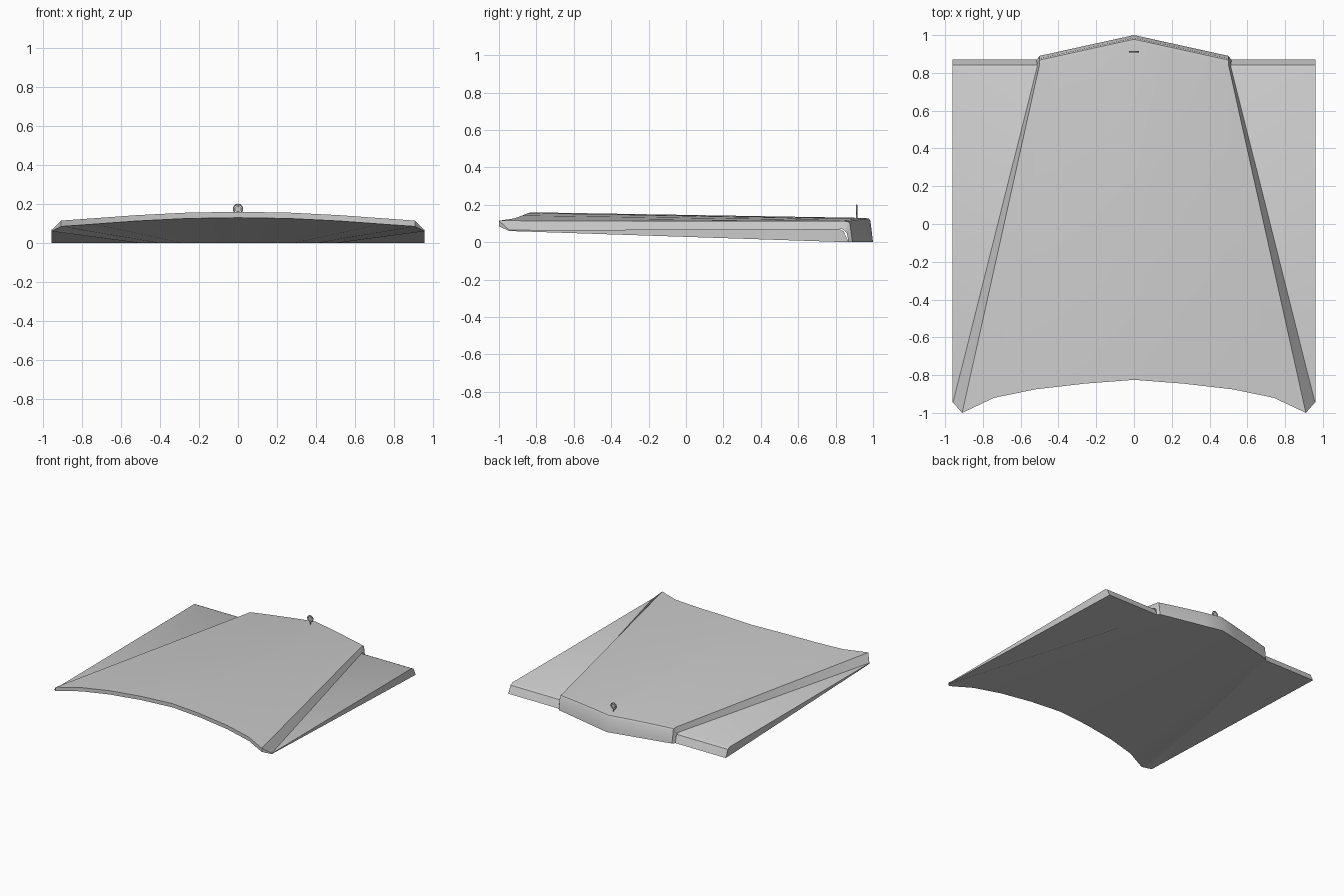
import bpy, bmesh, math

cube = bpy.data.objects.get("Cube")
if cube:
    bpy.data.objects.remove(cube)

grey = bpy.data.materials.new("light_grey")
grey.use_nodes = True
COLOUR = (0.6, 0.6, 0.6, 1)
grey.diffuse_color = COLOUR
grey.node_tree.nodes["Principled BSDF"].inputs["Base Color"].default_value = COLOUR


def loft(name, sections, cap_last=False):
    """Join closed sections side by side, then mirror the half across x."""
    bm = bmesh.new()
    rings = [[bm.verts.new(p) for p in s] for s in sections]
    n = len(rings[0])
    for a, b in zip(rings, rings[1:]):
        for i in range(n):
            j = (i + 1) % n
            bm.faces.new((a[i], b[i], b[j], a[j]))
    if cap_last:
        bm.faces.new(rings[-1])
    bmesh.ops.recalc_face_normals(bm, faces=bm.faces)
    # The top must look up whatever the open side suggests
    top = max(bm.faces, key=lambda f: f.calc_area() * (f.calc_center_median().z > 0.05))
    if top.normal.z < 0 and top.calc_center_median().z > 0.06:
        bmesh.ops.reverse_faces(bm, faces=bm.faces)
    mesh = bpy.data.meshes.new(name)
    bm.to_mesh(mesh)
    bm.free()
    obj = bpy.data.objects.new(name, mesh)
    bpy.context.collection.objects.link(obj)
    mesh.materials.append(grey)
    mod = obj.modifiers.new("mirror", 'MIRROR')
    mod.use_clip = True
    smooth(obj)
    return obj


def smooth(obj):
    bpy.ops.object.select_all(action='DESELECT')
    obj.select_set(True)
    bpy.context.view_layer.objects.active = obj
    bpy.ops.object.shade_smooth_by_angle(angle=math.radians(30))


# Centre panel: rear edge point (x, y, z) and nose top height per column
columns = [
    (0.00, -0.825, 0.160, 0.130),
    (0.26, -0.845, 0.156, 0.128),
    (0.52, -0.875, 0.143, 0.123),
    (0.74, -0.920, 0.127, 0.118),
    (0.91, -1.000, 0.115, 0.113),
]
# Nose rounding: setback from the lip and share of the height
nose = [(0.045, 1.0), (0.022, 0.97), (0.014, 0.88), (0.0, 0.0)]
sections = []
for x, y, z, nz in columns:
    u = x / 0.91
    ring = [(x, y, z - 0.03), (x, y, z)]
    ring += [(0.5 * u, 1 - 0.11 * u - back, nz * h) for back, h in nose]
    sections.append(ring)
# Foot of the step down to the side wing
sections.append([(0.958, -0.945, 0.06), (0.958, -0.945, 0.065),
                 (0.512, 0.835, 0.07), (0.514, 0.85, 0.06),
                 (0.515, 0.86, 0.05), (0.515, 0.87, 0.0)])
loft("centre_panel", sections)

# Side wings: flat top, rounded front edge, underside rising to the rear
inner = [(0.956, -0.945, 0.065), (0.515, 0.82, 0.07), (0.51, 0.843, 0.058),
         (0.505, 0.87, 0.0), (0.956, -0.945, 0.06)]
outer = [(0.96, y, z) for x, y, z in inner]
loft("side_wings", [inner, outer], cap_last=True)


# Ornament: upright ring with a disc inside, on a short stem
def finish(name, turn_smooth=True):
    obj = bpy.context.object
    obj.name = name
    obj.data.materials.append(grey)
    smooth(obj)


upright = (math.pi / 2, 0, 0)
bpy.ops.mesh.primitive_torus_add(major_segments=24, minor_segments=8, major_radius=0.023,
                                 minor_radius=0.004, location=(0, 0.912, 0.175), rotation=upright)
finish("ornament_ring")
bpy.ops.mesh.primitive_cylinder_add(vertices=20, radius=0.016, depth=0.006,
                                    location=(0, 0.912, 0.175), rotation=upright)
finish("ornament_disc")
bpy.ops.mesh.primitive_cylinder_add(vertices=10, radius=0.004, depth=0.045,
                                    location=(0, 0.912, 0.145))
finish("ornament_stem")
bpy.ops.mesh.primitive_cube_add(size=1, location=(0, 0.912, 0.175))
bpy.context.object.scale = (0.046, 0.004, 0.004)
finish("ornament_bar")
